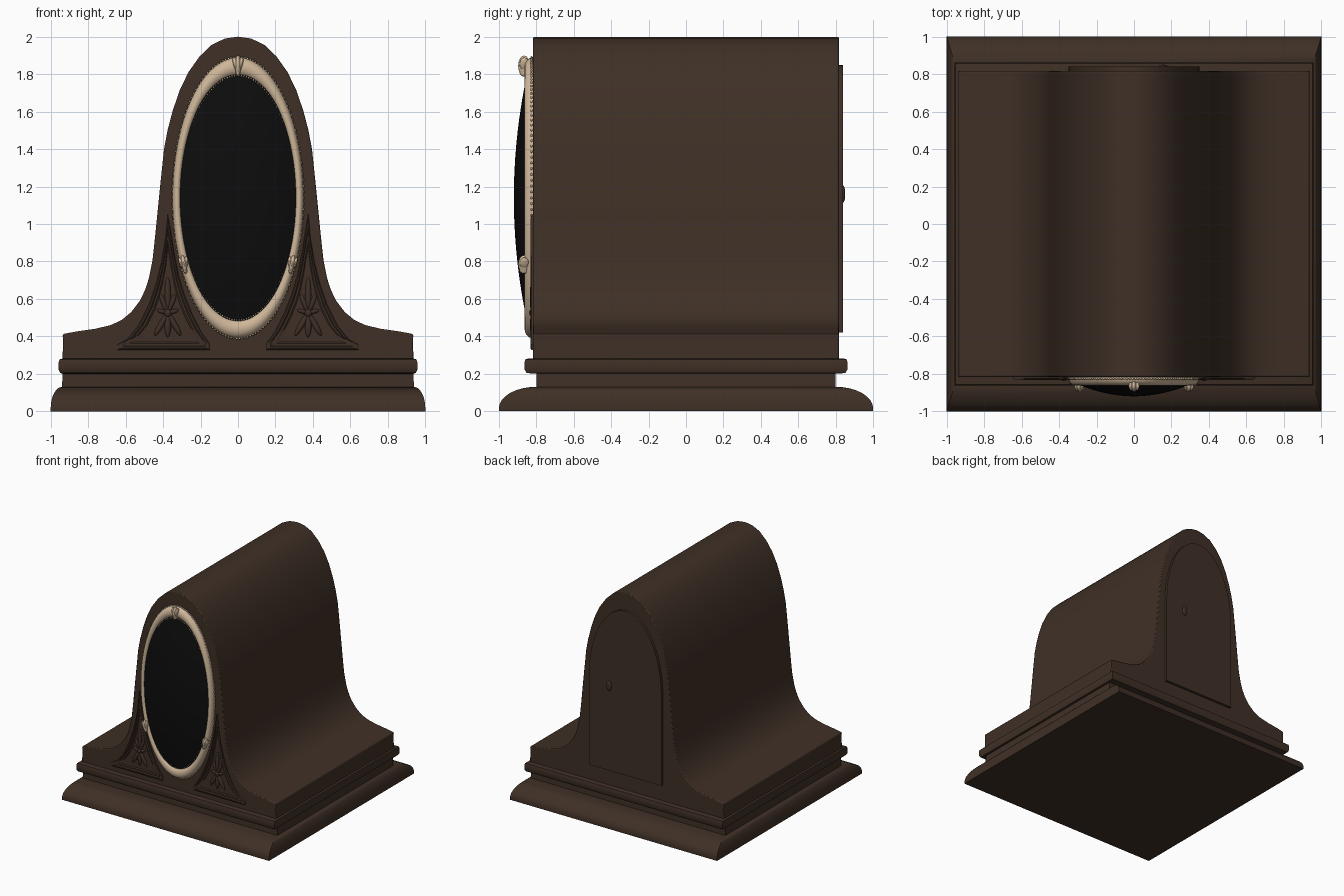
import bpy, bmesh, math
from mathutils import Matrix, Vector

if "Cube" in bpy.data.objects:
    bpy.data.objects.remove(bpy.data.objects["Cube"])


def material(name, rgb):
    m = bpy.data.materials.new(name)
    m.diffuse_color = (*rgb, 1)
    m.use_nodes = True
    m.node_tree.nodes["Principled BSDF"].inputs["Base Color"].default_value = m.diffuse_color
    return m


WOOD = material("dark_wood", (0.049, 0.029, 0.019))
CREAM = material("cream_metal", (0.62, 0.47, 0.32))
BLACK = material("black_glass", (0.004, 0.004, 0.004))


def finish(name, bm, mat, angle=35):
    bmesh.ops.recalc_face_normals(bm, faces=bm.faces)
    me = bpy.data.meshes.new(name)
    bm.to_mesh(me)
    bm.free()
    me.materials.append(mat)
    ob = bpy.data.objects.new(name, me)
    bpy.context.collection.objects.link(ob)
    bpy.ops.object.select_all(action='DESELECT')
    ob.select_set(True)
    bpy.context.view_layer.objects.active = ob
    bpy.ops.object.shade_smooth_by_angle(angle=math.radians(angle))
    return ob


def loft(name, loops, mat, ring=False, angle=35):
    """Skin a list of closed loops; cap the ends, or join last to first."""
    bm = bmesh.new()
    rows = [[bm.verts.new(p) for p in loop] for loop in loops]
    pairs = list(zip(rows, rows[1:])) + ([(rows[-1], rows[0])] if ring else [])
    for a, b in pairs:
        for i in range(len(a)):
            j = (i + 1) % len(a)
            bm.faces.new((a[i], a[j], b[j], b[i]))
    if not ring:
        bm.faces.new(rows[0])
        bm.faces.new(rows[-1])
    return finish(name, bm, mat, angle)


def blobs(name, items, mat, u=12, v=8):
    """Ellipsoids as (centre, radii, tilt about y) joined in one mesh."""
    bm = bmesh.new()
    for c, r, tilt in items:
        m = Matrix.Translation(c) @ Matrix.Rotation(tilt, 4, 'Y') @ Matrix.Diagonal((*r, 1))
        bmesh.ops.create_uvsphere(bm, u_segments=u, v_segments=v, radius=1, matrix=m)
    return finish(name, bm, mat, 60)


def rect(hx, hy, z):
    return [(-hx, -hy, z), (hx, -hy, z), (hx, hy, z), (-hx, hy, z)]


def slab(pts, y):
    return [(x, y, z) for x, z in pts]


CZ = 1.14


def ellipse(rx, rz, y, n=96):
    return [(rx * math.cos(2 * math.pi * i / n), y, CZ + rz * math.sin(2 * math.pi * i / n))
            for i in range(n)]


# stepped base: flared plinth and band
plinth = [rect(1, 1, 0), rect(1, 1, 0.015)]
for i in range(1, 9):
    a = math.pi / 2 * i / 8
    plinth.append(rect(0.94 + 0.06 * math.cos(a), 0.80 + 0.20 * math.cos(a), 0.015 + 0.115 * math.sin(a)))
plinth.append(rect(0.935, 0.798, 0.21))
loft("plinth", plinth, WOOD)
loft("base_band", [rect(0.935, 0.82, 0.2), rect(0.95, 0.852, 0.205), rect(0.957, 0.863, 0.222),
                   rect(0.957, 0.863, 0.262), rect(0.953, 0.858, 0.277), rect(0.935, 0.84, 0.282)], WOOD)

# bell shaped case
half = [(0.938, 0.27), (0.934, 0.35), (0.936, 0.412), (0.87, 0.425), (0.765, 0.44), (0.68, 0.46), (0.62, 0.488),
        (0.57, 0.53), (0.524, 0.59), (0.495, 0.65), (0.476, 0.71), (0.456, 0.81), (0.444, 0.92), (0.433, 1.03),
        (0.416, 1.2), (0.395, 1.4), (0.376, 1.5), (0.35, 1.6), (0.313, 1.71), (0.265, 1.81),
        (0.205, 1.895), (0.14, 1.957), (0.07, 1.99)]
outline = half + [(0, 2.0)] + [(-x, z) for x, z in reversed(half)]
case = loft("case", [slab(outline, -0.817), slab(outline, 0.817)], WOOD)
bev = case.modifiers.new("soft_edge", 'BEVEL')
bev.width, bev.segments, bev.limit_method, bev.angle_limit = 0.007, 2, 'ANGLE', math.radians(60)

# oval bezel ring with beaded edges
section = []
for i in range(16):
    a = 2 * math.pi * i / 16
    section.append(ellipse(0.326 + 0.024 * math.cos(a), 0.699 + 0.05 * math.cos(a), -0.822 - 0.041 * math.sin(a)))
loft("bezel", section, CREAM, ring=True, angle=60)
for name, rx, rz, y in (("outer_beads", 0.35, 0.75, -0.825), ("inner_beads", 0.305, 0.652, -0.846)):
    blobs(name, [(p, (0.007, 0.007, 0.007), 0) for p in ellipse(rx, rz, y, 150)], CREAM, 6, 4)

# domed glass
dome = [ellipse(0.315, 0.66, -0.82)]
for i in range(13):
    r = math.cos(math.pi / 2 * i / 12.5)
    dome.append(ellipse(0.313 * r, 0.658 * r, -0.85 - 0.07 * (1 - r * r)))
loft("glass_dome", dome, BLACK, angle=60)

# bud ornaments on the bezel
buds = []
for x, z, tilt, s in ((0, 1.845, 0, 1), (-0.288, 0.785, -0.2, 0.9), (0.288, 0.785, 0.2, 0.9)):
    rot = Matrix.Rotation(tilt, 3, 'Y')
    for dx, dz, rx, rz, ry, t in ((0, 0, 0.016, 0.055, 0.032, 0), (-0.014, 0.01, 0.012, 0.036, 0.025, -0.25),
                                  (0.014, 0.01, 0.012, 0.036, 0.025, 0.25), (0, -0.035, 0.012, 0.022, 0.025, 0)):
        c = Vector((x, -0.865, z)) + rot @ Vector((dx * s, 0, dz * s))
        buds.append((c, (rx * s, ry, rz * s), tilt + t))
blobs("bezel_buds", buds, CREAM)

# curved triangular panels with leaf sprays, one on each side
tri = [(0.375, 1.05), (0.388, 0.92), (0.408, 0.8), (0.435, 0.69), (0.475, 0.57), (0.53, 0.46), (0.59, 0.385),
       (0.645, 0.355), (0.645, 0.327), (0.15, 0.327), (0.15, 0.36), (0.2, 0.43), (0.245, 0.52), (0.285, 0.62),
       (0.318, 0.73), (0.343, 0.86), (0.36, 0.97)]


def tri_loop(side, s, y):
    return [(side * (0.375 + (x - 0.375) * s), y, 0.47 + (z - 0.47) * s) for x, z in tri]


for side, label in ((-1, "left"), (1, "right")):
    steps = ((1, -0.80), (1, -0.826), (0.95, -0.832), (0.89, -0.832), (0.84, -0.824), (0.76, -0.824), (0.7, -0.818))
    loft(label + "_corner_panel", [tri_loop(side, s, y) for s, y in steps], WOOD, angle=25)
    leaves = [((side * 0.375, -0.822, 0.525), (0.022, 0.016, 0.022), 0)]
    for deg, length, w in ((0, 0.19, 0.017), (22, 0.11, 0.014), (-22, 0.11, 0.014), (180, 0.13, 0.018),
                           (150, 0.14, 0.016), (-150, 0.14, 0.016), (75, 0.06, 0.012), (-75, 0.06, 0.012)):
        a = math.radians(deg)
        c = (side * 0.375 + math.sin(a) * length / 2, -0.82, 0.525 + math.cos(a) * length / 2)
        leaves.append((c, (w, 0.014, length / 2), a))
    blobs(label + "_leaf_spray", leaves, WOOD, 10, 8)

# arched rear door and its latch
arch = [(0.35, 0.42)] + [(0.35 * math.cos(math.pi * i / 32), 1.2 + 0.65 * math.sin(math.pi * i / 32))
                         for i in range(33)] + [(-0.35, 0.42)]
loft("rear_door", [slab(arch, 0.80), slab(arch, 0.84)], WOOD)
blobs("door_latch", [((0.155, 0.84, 1.16), (0.024, 0.011, 0.045), 0)], WOOD)
